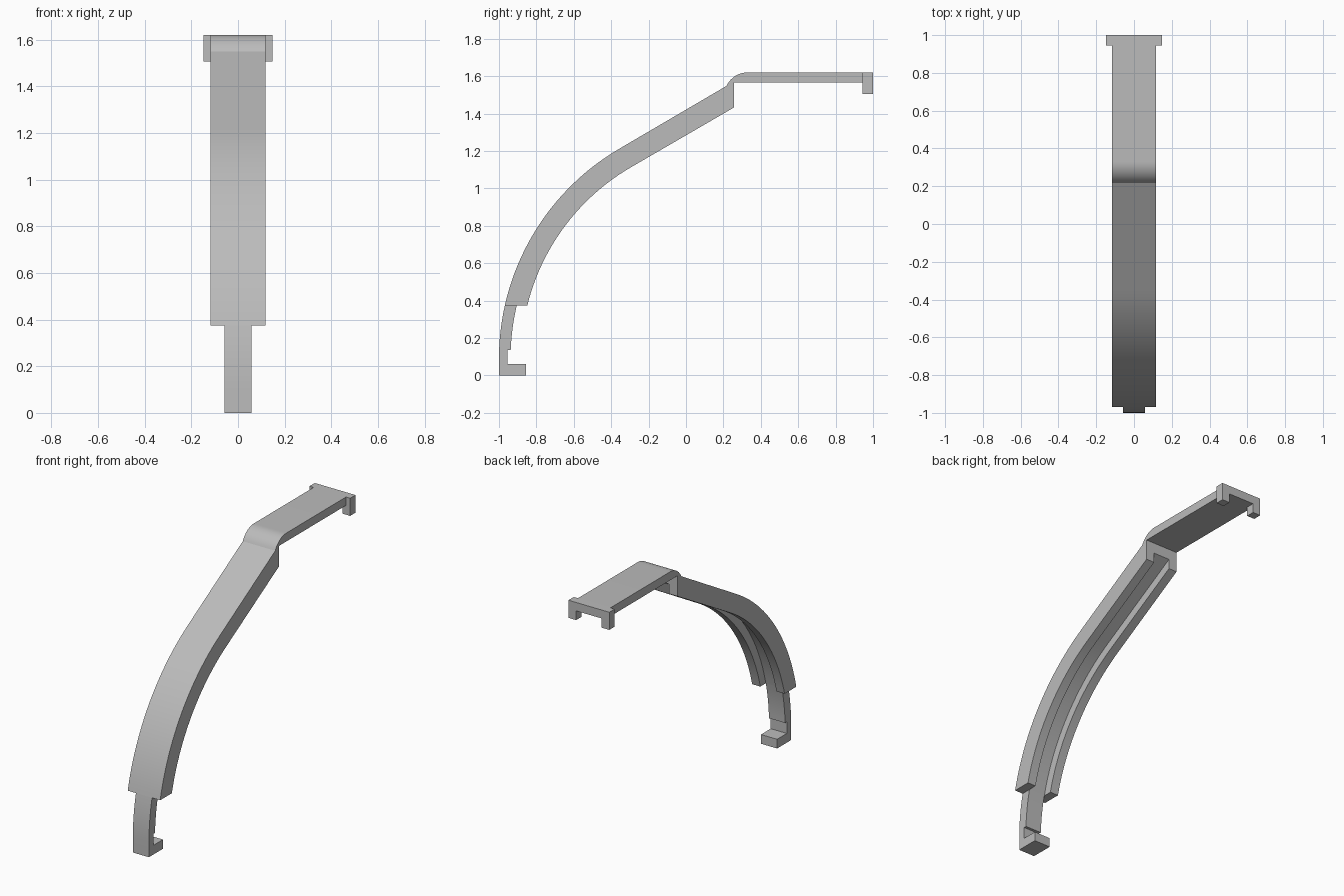
import bpy
import bmesh
from math import asin, cos, sin, radians, pi

old = bpy.data.objects.get("Cube")
if old:
    bpy.data.objects.remove(old, do_unlink=True)

grey = bpy.data.materials.new("plain grey")
grey.use_nodes = True
grey.diffuse_color = (0.5, 0.5, 0.5, 1)
grey.node_tree.nodes["Principled BSDF"].inputs["Base Color"].default_value = (0.5, 0.5, 0.5, 1)

CY, CZ = 0.30, 0.09                             # centre of the big bend
R_OUT, R_WEB, R_RAIL = 1.30, 1.238, 1.183       # outer skin, web underside, rail underside
SPLIT = 0.375                                   # height where arm becomes tab
ARM, TAB = 0.117, 0.058                         # half widths
TOP, UNDER, BACK = 1.62, 1.565, 0.257           # plate top, plate underside, rail end


def arc(cy, cz, r, a0, a1, n):
    """Points from angle a0 to a1 about a centre."""
    return [(cy + r * cos(a0 + (a1 - a0) * i / n), cz + r * sin(a0 + (a1 - a0) * i / n))
            for i in range(n + 1)]


def bend(r, z0, z1=None, n=24):
    """Concentric bend from height z0 up to z1, or to the start of the 30 degree slope."""
    a1 = radians(120) if z1 is None else pi - asin((z1 - CZ) / r)
    return arc(CY, CZ, r, pi - asin((z0 - CZ) / r), a1, n)


def slope_at(r, y):
    """Point on the straight slope that continues a bend."""
    y0, z0 = CY - r / 2, CZ + r * sin(radians(120))
    return (y, z0 + (y - y0) * 0.58)


def prism(name, profile, place, lo, hi):
    """Extrude a closed profile between two offsets."""
    bm = bmesh.new()
    a, b = ([bm.verts.new(place(u, v, w)) for u, v in profile] for w in (lo, hi))
    bm.faces.new(a)
    bm.faces.new(b[::-1])
    for i in range(len(a)):
        j = (i + 1) % len(a)
        bm.faces.new((a[i], b[i], b[j], a[j]))
    bmesh.ops.recalc_face_normals(bm, faces=bm.faces)
    mesh = bpy.data.meshes.new(name)
    bm.to_mesh(mesh)
    bm.free()
    mesh.materials.append(grey)
    obj = bpy.data.objects.new(name, mesh)
    bpy.context.collection.objects.link(obj)
    return obj


def activate(obj):
    bpy.ops.object.select_all(action='DESELECT')
    obj.select_set(True)
    bpy.context.view_layer.objects.active = obj


def along_x(y, z, x):
    return (x, y, z)


def along_y(x, z, y):
    return (x, y, z)


# Curved arm with the raised shoulder and flat plate
shoulder = arc(0.33, TOP - 0.125, 0.125, radians(155), radians(90), 10)
arm_profile = (bend(R_OUT, SPLIT) + shoulder
               + [(0.945, TOP), (0.945, UNDER), (BACK, UNDER), slope_at(R_RAIL, BACK)]
               + bend(R_RAIL, SPLIT)[::-1])
arm = prism("curved_arm", arm_profile, along_x, -ARM, ARM)

# Channel hollowed out under the arm
channel = prism("channel_cutter",
                [(CY - 1.2, 0.2)] + bend(R_WEB, SPLIT) + [slope_at(R_WEB, 0.3), (0.3, 0.2)],
                along_x, -TAB, TAB)
cut = arm.modifiers.new("channel", 'BOOLEAN')
cut.operation, cut.solver, cut.object = 'DIFFERENCE', 'EXACT', channel
activate(arm)
bpy.ops.object.modifier_apply(modifier=cut.name)
bpy.data.objects.remove(channel, do_unlink=True)

# Narrow tab with the hooked foot
tab_profile = ([(-1, 0)] + bend(R_OUT, 0.09, SPLIT, 8) + bend(R_WEB, 0.135, SPLIT, 8)[::-1]
               + [(-0.955, 0.135), (-0.955, 0.06), (-0.855, 0.06), (-0.855, 0)])
tab = prism("hooked_tab", tab_profile, along_x, -TAB, TAB)

# End bar with two short legs
half = [(0.147, TOP), (0.147, 1.505), (0.092, 1.505), (0.092, UNDER)]
bar = prism("end_bar", half + [(-x, z) for x, z in half[::-1]], along_y, 0.945, 1.0)

for part in (arm, tab, bar):
    activate(part)
    bpy.ops.object.shade_smooth_by_angle(angle=radians(20))
